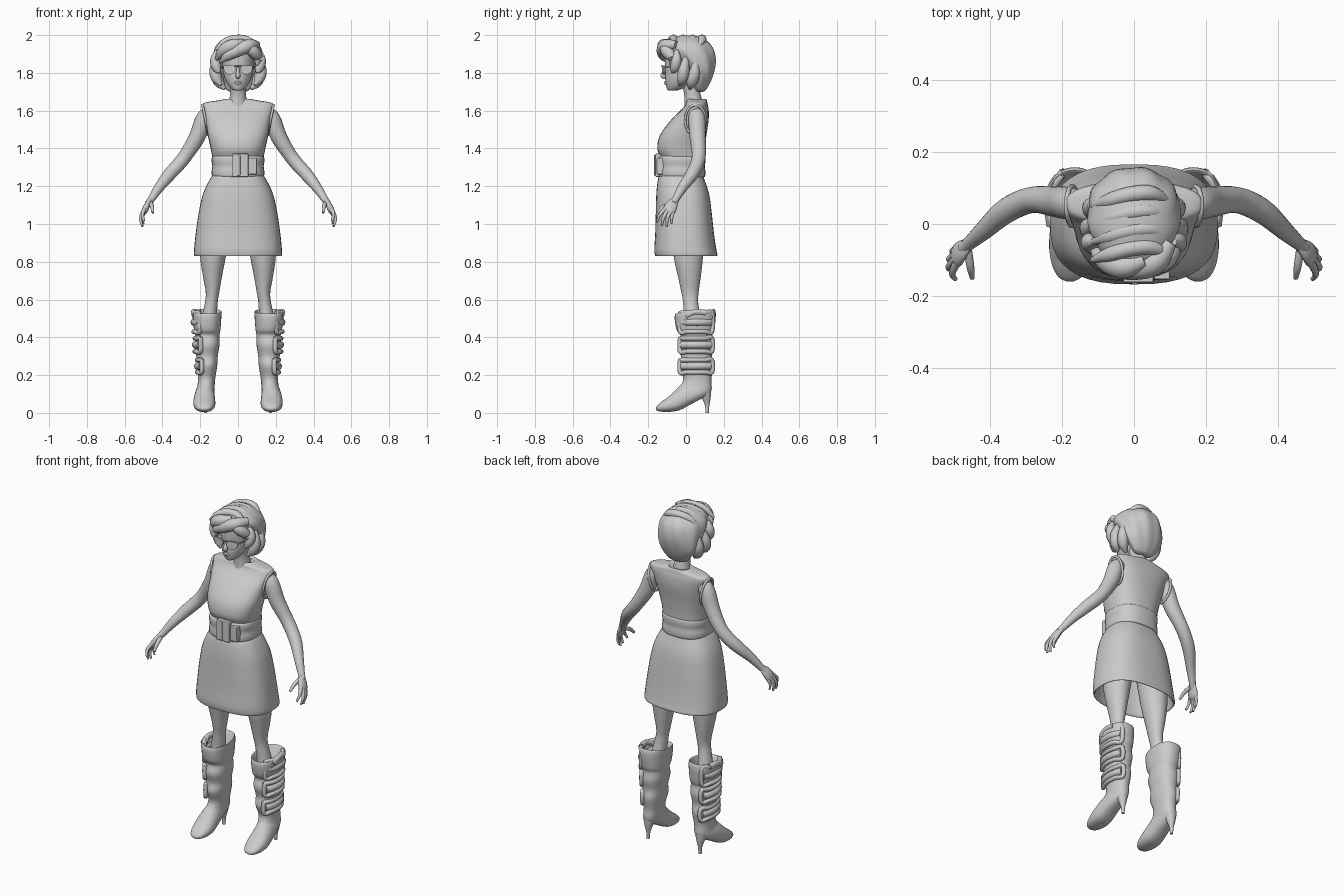
import bpy, bmesh, math
from mathutils import Vector

grey = bpy.data.materials.new("plain_grey")
grey.diffuse_color = (0.6, 0.6, 0.6, 1)


def resample(rows, n):
    """Catmull-Rom interpolation of parameter rows."""
    out = []
    for i in range(len(rows) - 1):
        a, b, c, d = rows[max(i - 1, 0)], rows[i], rows[i + 1], rows[min(i + 2, len(rows) - 1)]
        for k in range(n):
            t = k / n
            out.append([0.5 * (2 * q + (r - p) * t + (2 * p - 5 * q + 4 * r - s) * t * t
                               + (3 * q - p - 3 * r + s) * t ** 3) for p, q, r, s in zip(a, b, c, d)])
    return out + [list(rows[-1])]


def skin(name, rings, closed=False, angle=50):
    """Joins rings of points into a smooth mesh."""
    bm = bmesh.new()
    vs = [[bm.verts.new(p) for p in ring] for ring in rings]
    m = len(vs[0])
    for i in range(len(vs) if closed else len(vs) - 1):
        a, b = vs[i], vs[(i + 1) % len(vs)]
        for j in range(m):
            bm.faces.new((a[j], a[(j + 1) % m], b[(j + 1) % m], b[j]))
    if not closed:
        bm.faces.new(vs[0])
        bm.faces.new(vs[-1])
    bmesh.ops.recalc_face_normals(bm, faces=bm.faces)
    me = bpy.data.meshes.new(name)
    bm.to_mesh(me)
    bm.free()
    ob = bpy.data.objects.new(name, me)
    bpy.context.collection.objects.link(ob)
    me.materials.append(grey)
    bpy.context.view_layer.objects.active = ob
    ob.select_set(True)
    bpy.ops.object.shade_smooth_by_angle(angle=math.radians(angle))
    ob.select_set(False)
    return ob


def loft(name, rows, n=4, power=2.0, sides=32, ripple=None):
    """Rows: front y, front z, back y, back z, centre x, half width."""
    rings = []
    for fy, fz, by, bz, cx, rx in resample(rows, n):
        ring = []
        for j in range(sides):
            t = 2 * math.pi * j / sides
            c, s = math.cos(t), math.sin(t)
            c = math.copysign(abs(c) ** (2 / power), c)
            s = math.copysign(abs(s) ** (2 / power), s)
            k = 1 + (ripple(t, (fz + bz) / 2) if ripple else 0)
            ring.append(((cx + rx * c * k), (fy + by) / 2 + (by - fy) / 2 * s * k,
                         (fz + bz) / 2 + (bz - fz) / 2 * s))
        rings.append(ring)
    return skin(name, rings)


def tube(name, rows, n=4, sides=14, closed=False, flat=1.0, up=(0, 0, 1)):
    """Rows: x, y, z, radius along a path."""
    pts = resample(list(rows) + ([rows[0]] if closed else []), n)
    if closed:
        pts.pop()
    rings = []
    for i, p in enumerate(pts):
        a = pts[i - 1] if (i or closed) else p
        b = pts[(i + 1) % len(pts)] if (closed or i < len(pts) - 1) else p
        d = (Vector(b[:3]) - Vector(a[:3])).normalized()
        u = d.cross(Vector(up)).normalized()
        v = u.cross(d)
        rings.append([Vector(p[:3]) + p[3] * (u * math.cos(t) + v * flat * math.sin(t))
                      for t in (2 * math.pi * j / sides for j in range(sides))])
    return skin(name, rings, closed)


def flat_rows(rows):
    """Level rings: z, front y, back y, half width."""
    return [(f, z, b, z, 0, w) for z, f, b, w in rows]


# Dress: bodice, belt, buckle, hollow skirt
loft("bodice", flat_rows([
    (1.31, -.12, .09, .125), (1.355, -.135, .097, .136), (1.40, -.152, .1, .145), (1.47, -.138, .108, .16),
    (1.55, -.08, .12, .172), (1.605, -.025, .12, .186), (1.632, -.004, .115, .19),
    (1.645, .0, .113, .165), (1.655, .005, .11, .10), (1.662, .01, .105, .07), (1.65, .02, .095, .055)]), power=2.5)
loft("belt", flat_rows([
    (1.248, -.125, .085, .12), (1.25, -.146, .1, .136), (1.275, -.15, .103, .14), (1.305, -.147, .1, .136),
    (1.335, -.15, .103, .14), (1.358, -.146, .1, .136), (1.362, -.125, .085, .12)]), power=2.5)
loft("skirt", flat_rows([
    (1.27, -.135, .085, .12), (1.24, -.148, .096, .147), (1.16, -.157, .122, .185), (1.06, -.16, .136, .208),
    (.95, -.163, .148, .224), (.87, -.168, .16, .232), (.838, -.165, .166, .233), (.83, -.16, .16, .226),
    (.85, -.15, .15, .218), (.95, -.145, .13, .20), (1.08, -.13, .11, .18)]), power=2.6, sides=40)


def plate(name, x0, x1, z0, z1, y0, y1):
    bpy.ops.mesh.primitive_cube_add(location=((x0 + x1) / 2, (y0 + y1) / 2, (z0 + z1) / 2))
    ob = bpy.context.object
    ob.name = name
    ob.scale = ((x1 - x0) / 2, (y1 - y0) / 2, (z1 - z0) / 2)
    bpy.ops.object.transform_apply(location=False, rotation=False)
    ob.data.materials.append(grey)
    bev = ob.modifiers.new("edge", 'BEVEL')
    bev.width, bev.segments = .005, 2
    ob.select_set(False)


plate("buckle", -.03, .055, 1.25, 1.372, -.163, -.12)
plate("buckle_bar", -.006, .012, 1.255, 1.367, -.169, -.13)
plate("belt_tab", .055, .10, 1.262, 1.35, -.155, -.11)

# Neck and head
loft("neck", flat_rows([(1.60, -.01, .09, .06), (1.65, -.008, .085, .047), (1.70, -.012, .075, .042),
                        (1.76, -.03, .07, .045)]))
loft("head", flat_rows([
    (1.706, -.092, -.055, .014), (1.712, -.1, -.03, .03), (1.735, -.107, .02, .052), (1.77, -.11, .06, .07),
    (1.81, -.108, .08, .079), (1.86, -.112, .09, .083), (1.91, -.105, .09, .08), (1.96, -.06, .06, .045)]))
tube("nose", [(0, -.105, 1.825, .007), (0, -.117, 1.80, .010), (0, -.122, 1.785, .013), (0, -.11, 1.775, .009)],
     up=(1, 0, 0))
for nm, z in (("upper_lip", 1.751), ("lower_lip", 1.743)):
    tube(nm, [(-.026, -.098, 1.747, .002), (0, -.109, z, .0065), (.026, -.098, 1.747, .002)])

# Glasses
for s in (-1, 1):
    outline = [(.008, .018), (.04, .023), (.076, .018), (.07, -.012), (.045, -.026), (.018, -.014)]
    lens = resample(outline + outline[:1], 4)[:-1]
    skin("lens", [[(s * x, y + .35 * x * x * 10 * .6, 1.817 + z) for x, z in lens] for y in (-.128, -.12)])
    tube("glasses_arm", [(s * .074, -.115, 1.832, .004), (s * .09, -.07, 1.832, .004), (s * .09, 0, 1.83, .004)],
         sides=8)
tube("glasses_bridge", [(-.02, -.126, 1.834, .0035), (0, -.13, 1.836, .0035), (.02, -.126, 1.834, .0035)], sides=8)

# Hair: bob with waves, then separate locks
loft("hair_bob", flat_rows([
    (1.70, .055, .09, .035), (1.71, .045, .105, .06), (1.75, .03, .128, .095), (1.80, .0, .147, .118),
    (1.86, -.06, .158, .128), (1.92, -.118, .15, .126), (1.96, -.115, .122, .103), (1.985, -.075, .085, .068),
    (1.997, -.03, .045, .03)]), sides=72,
    ripple=lambda t, z: .022 * math.sin(9 * t + 14 * (z - 1.7)) * min(1, (2.0 - z) * 12))
tube("fringe", [(.10, -.05, 1.95, .02), (.06, -.105, 1.945, .034), (.0, -.122, 1.92, .034),
                (-.055, -.118, 1.89, .026), (-.095, -.095, 1.855, .006)])
tube("fringe_tip", [(.03, -.1, 1.96, .02), (-.03, -.118, 1.945, .034), (-.08, -.1, 1.915, .03),
                    (-.115, -.07, 1.87, .008)])
tube("fringe_side", [(.03, -.11, 1.955, .018), (.075, -.105, 1.92, .032), (.105, -.075, 1.88, .026),
                     (.1, -.08, 1.84, .006)])
for i in range(4):
    y = -.08 + .05 * i
    tube("crown_wave", [(.10, y - .01, 1.945 - .004 * i, .008), (.05, y + .015, 1.972, .021),
                        (-.01, y + .012, 1.98, .022), (-.07, y - .005, 1.962, .02), (-.115, y - .02, 1.92, .008)])
for s in (-1, 1):
    tube("temple_curl", [(s * .11, -.05, 1.92, .01), (s * .122, -.05, 1.87, .026), (s * .112, -.06, 1.825, .025),
                         (s * .1, -.075, 1.80, .006)], up=(0, 1, 0))
    tube("ear_curl", [(s * .11, .0, 1.88, .014), (s * .122, -.01, 1.82, .029), (s * .113, -.02, 1.77, .028),
                      (s * .088, -.035, 1.735, .008)], up=(0, 1, 0))
    tube("nape_curl", [(s * .115, .05, 1.86, .014), (s * .115, .045, 1.80, .03), (s * .1, .03, 1.75, .028),
                       (s * .07, .02, 1.715, .008)], up=(0, 1, 0))

fingers = {"thumb": [(.462, -.075, 1.11, .012), (.455, -.12, 1.09, .011), (.45, -.15, 1.06, .007)],
           "index_finger": [(.492, -.105, 1.085, .012), (.506, -.138, 1.05, .009), (.497, -.153, 1.015, .006)],
           "middle_finger": [(.495, -.095, 1.08, .012), (.516, -.12, 1.03, .009), (.507, -.128, .99, .006)],
           "ring_finger": [(.493, -.08, 1.075, .012), (.514, -.098, 1.03, .009), (.505, -.103, .985, .006)],
           "little_finger": [(.488, -.065, 1.075, .011), (.506, -.075, 1.035, .008), (.5, -.078, 1.0, .005)]}

for s in (-1, 1):
    # Arm, hand and armhole trim
    tube("arm", [(s * x, y, z, r) for x, y, z, r in [
        (.145, .055, 1.59, .035), (.177, .057, 1.56, .045), (.217, .062, 1.46, .043), (.272, .068, 1.37, .037),
        (.315, .058, 1.315, .036), (.365, .03, 1.26, .034), (.42, -.02, 1.19, .026), (.46, -.055, 1.13, .019),
        (.475, -.068, 1.11, .018)]], sides=20, up=(0, 1, 0))
    tube("palm", [(s * x, y, z, r) for x, y, z, r in [
        (.46, -.055, 1.13, .018), (.478, -.072, 1.105, .03), (.492, -.088, 1.075, .034), (.5, -.096, 1.055, .022)]],
        flat=.5, up=(s, 0, .3))
    for nm, path in fingers.items():
        tube(nm, [(s * x, y, z, r) for x, y, z, r in path], sides=10, up=(1, 0, 0))
    tube("armhole_trim", [(s * (.172 + .016 * math.sin(a)), .05 + .055 * math.cos(a), 1.55 + .08 * math.sin(a), .007)
                          for a in (2 * math.pi * k / 10 for k in range(10))], closed=True, sides=8, up=(1, 0, 0))
    # Leg
    loft("leg", [(f, z, b, z, s * c, w) for z, f, b, c, w in [
        (1.02, -.08, .1, .115, .085), (.83, -.065, .09, .132, .068), (.72, -.042, .078, .135, .05),
        (.64, -.025, .067, .135, .036), (.58, -.015, .065, .142, .034), (.45, -.01, .09, .16, .045)]])
    # Boot: shaft, foot and rim
    loft("boot", [(a, b, c, d, s * e, w) for a, b, c, d, e, w in [
        (-.02, .47, .11, .47, .163, .05), (-.04, .515, .135, .525, .163, .066), (-.055, .525, .15, .55, .165, .077),
        (-.06, .50, .158, .52, .165, .077), (-.05, .44, .15, .44, .163, .07), (-.03, .41, .14, .41, .162, .064),
        (-.042, .36, .148, .36, .163, .065), (-.027, .30, .138, .30, .164, .057), (-.036, .25, .146, .25, .164, .054),
        (-.015, .19, .134, .18, .166, .046), (-.022, .155, .135, .12, .17, .046), (-.04, .135, .105, .088, .175, .05),
        (-.07, .105, .03, .048, .178, .056), (-.1, .08, -.035, .014, .178, .058), (-.13, .058, -.095, .005, .178, .05),
        (-.152, .038, -.14, .008, .178, .033), (-.16, .025, -.157, .014, .178, .012)]], power=2.3)
    tube("heel", [(s * .172, .10, .12, .036), (s * .172, .108, .08, .024), (s * .172, .112, .04, .012),
                  (s * .172, .112, 0, .009)], up=(0, 1, 0))
    tube("cuff_point", [(s * .225, .0, .515, .02), (s * .235, .05, .535, .014), (s * .225, .1, .53, .018)])
    # Padded straps on the outer side of the boot
    for z0, z1, w in ((.43, .53, .071), (.325, .395, .064), (.215, .28, .053)):
        loop = [(a, z1) for a in (-1.0, -.5, 0, .5, 1.0)] + [(a, z0) for a in (1.0, .5, 0, -.5, -1.0)]
        tube("boot_strap", [(s * (.164 + w * math.cos(a)), .053 + .1 * math.sin(a), z, .0125) for a, z in loop],
             closed=True, sides=10, up=(s, 0, 0))
        zm = (z0 + z1) / 2
        tube("strap_pad", [(s * (.16 + w * math.cos(a)), .053 + .095 * math.sin(a), zm, .02)
                           for a in (-.9, -.45, 0, .45, .9)], sides=12)
